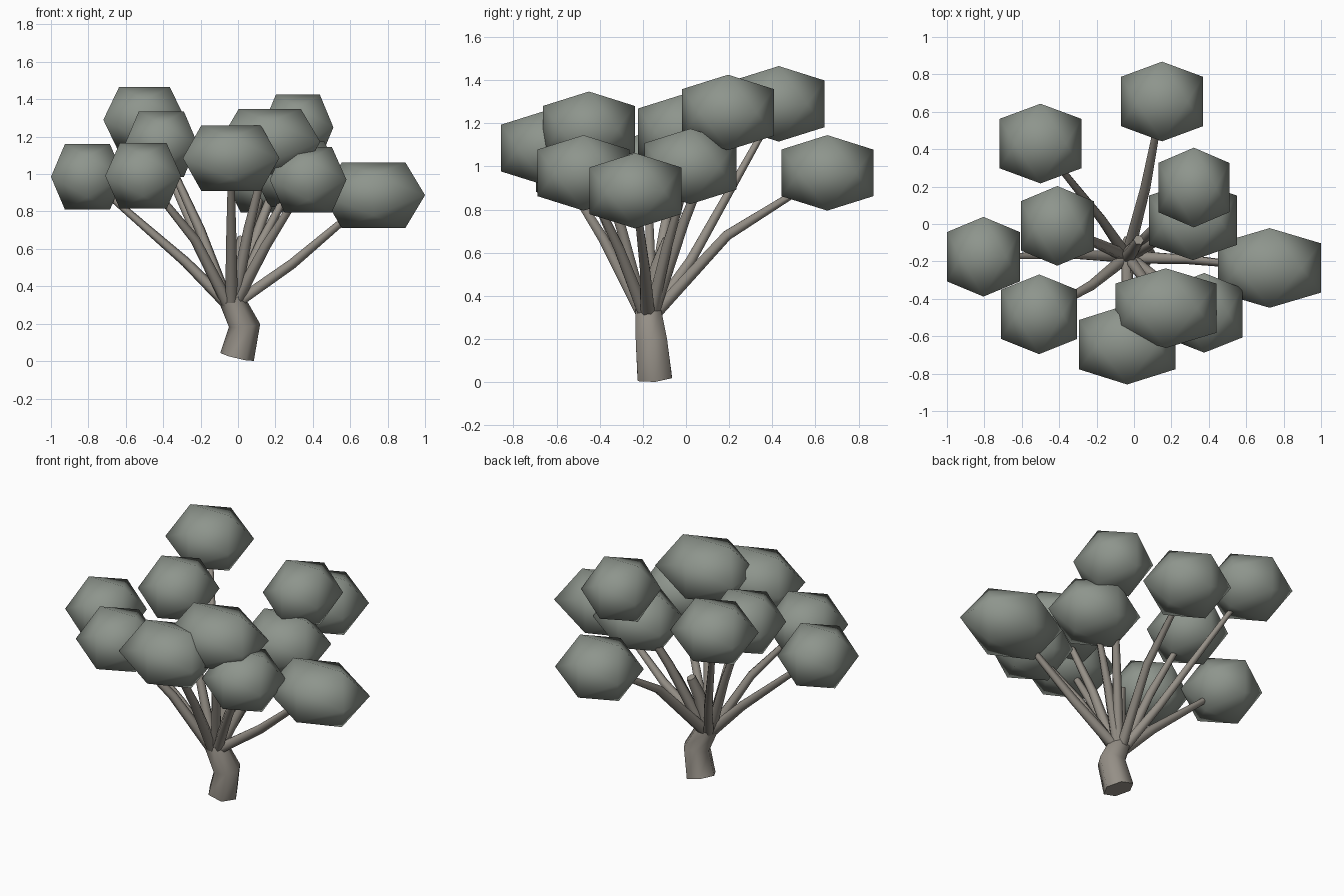
import bpy, bmesh, math
from mathutils import Vector

if "Cube" in bpy.data.objects:
    bpy.data.objects.remove(bpy.data.objects["Cube"])


def material(name, rgb):
    m = bpy.data.materials.new(name)
    m.diffuse_color = (*rgb, 1)
    m.use_nodes = True
    m.node_tree.nodes["Principled BSDF"].inputs["Base Color"].default_value = m.diffuse_color
    return m


LEAF = material("leaf", (0.27, 0.30, 0.265))
BARK = material("bark", (0.30, 0.275, 0.24))


def finish(bm, name, mat):
    bmesh.ops.recalc_face_normals(bm, faces=bm.faces)
    for f in bm.faces:
        f.smooth = len(f.verts) < 5
    mesh = bpy.data.meshes.new(name)
    bm.to_mesh(mesh)
    bm.free()
    mesh.materials.append(mat)
    ob = bpy.data.objects.new(name, mesh)
    bpy.context.collection.objects.link(ob)
    return ob


def tube(name, points, radii, sides=6):
    """Capped tube whose rings stand square to the path."""
    pts = [Vector(p) for p in points]
    bm = bmesh.new()
    rings = []
    for i, p in enumerate(pts):
        d = (pts[min(i + 1, len(pts) - 1)] - pts[max(i - 1, 0)]).normalized()
        u = (Vector((1, 0, 0)) - d * d.x)
        if u.length < 0.6:
            u = Vector((0, 1, 0)) - d * d.y
        u.normalize()
        v = d.cross(u)
        ring = []
        for k in range(sides):
            a = math.tau * k / sides
            ring.append(bm.verts.new(p + (u * math.cos(a) + v * math.sin(a)) * radii[i]))
        # keep neighbouring rings aligned so the tube does not twist
        if rings:
            best = min(range(sides), key=lambda s: sum(
                ((ring[(k + s) % sides].co - p) - (rings[-1][k].co - pts[i - 1])).length
                for k in range(sides)))
            ring = ring[best:] + ring[:best]
        rings.append(ring)
    for a, b in zip(rings, rings[1:]):
        for k in range(sides):
            n = (k + 1) % sides
            bm.faces.new((a[k], a[n], b[n], b[k]))
    bm.faces.new(rings[0])
    bm.faces.new(rings[-1])
    return finish(bm, name, BARK)


def leaf_clump(name, centre, half):
    """Icosahedron stretched to the given half sizes."""
    g = 2 / (1 + math.sqrt(5))
    bm = bmesh.new()
    for s in (-1, 1):
        for t in (-1, 1):
            for v in ((s * g, 0, t), (s, t * g, 0), (0, s, t * g)):
                bm.verts.new([c + h * q for c, h, q in zip(centre, half, v)])
    bmesh.ops.convex_hull(bm, input=bm.verts)
    return finish(bm, name, LEAF)


# Bent trunk
top = Vector((-0.035, -0.175, 0.33))
tube("trunk", [(-0.005, -0.145, 0.022), (0.035, -0.16, 0.19), top],
     [0.092, 0.084, 0.068])

# Broken stub at the fork
tube("stub", [top - Vector((0, 0, 0.03)), (0.0, -0.13, 0.54), (0.025, -0.085, 0.66)],
     [0.045, 0.037, 0.028])

# Leaf clumps: centre, half width, optional kink of the branch
clumps = [
    ((-0.50, 0.43, 1.29), 0.22, (-0.17, 0.02, 0.56)),
    ((0.15, 0.655, 0.97), 0.22, (0.06, 0.19, 0.68)),
    ((0.32, 0.195, 1.25), 0.19, None),
    ((0.315, 0.02, 1.00), 0.235, None),
    ((-0.41, -0.01, 1.16), 0.195, None),
    ((-0.805, -0.175, 0.985), 0.195, (-0.28, -0.165, 0.53)),
    ((0.725, -0.235, 0.887), 0.275, (0.29, -0.19, 0.52)),
    ((-0.507, -0.483, 0.99), 0.203, (-0.23, -0.33, 0.65)),
    ((0.17, -0.45, 1.172), 0.27, None),
    ((0.375, -0.475, 0.97), 0.205, None),
    ((-0.037, -0.645, 1.085), 0.258, None),
]
for i, (c, hx, kink) in enumerate(clumps, 1):
    leaf_clump(f"leaf_clump_{i}", c, (hx, 0.213, 0.175))
    c = Vector(c)
    k = Vector(kink) if kink else top.lerp(c, 0.45)
    out = Vector((c.x - top.x, c.y - top.y, 0)).normalized() * 0.025
    tube(f"branch_{i}", [top + out - Vector((0, 0, 0.02)), k, c],
         [0.034, 0.027, 0.015])
